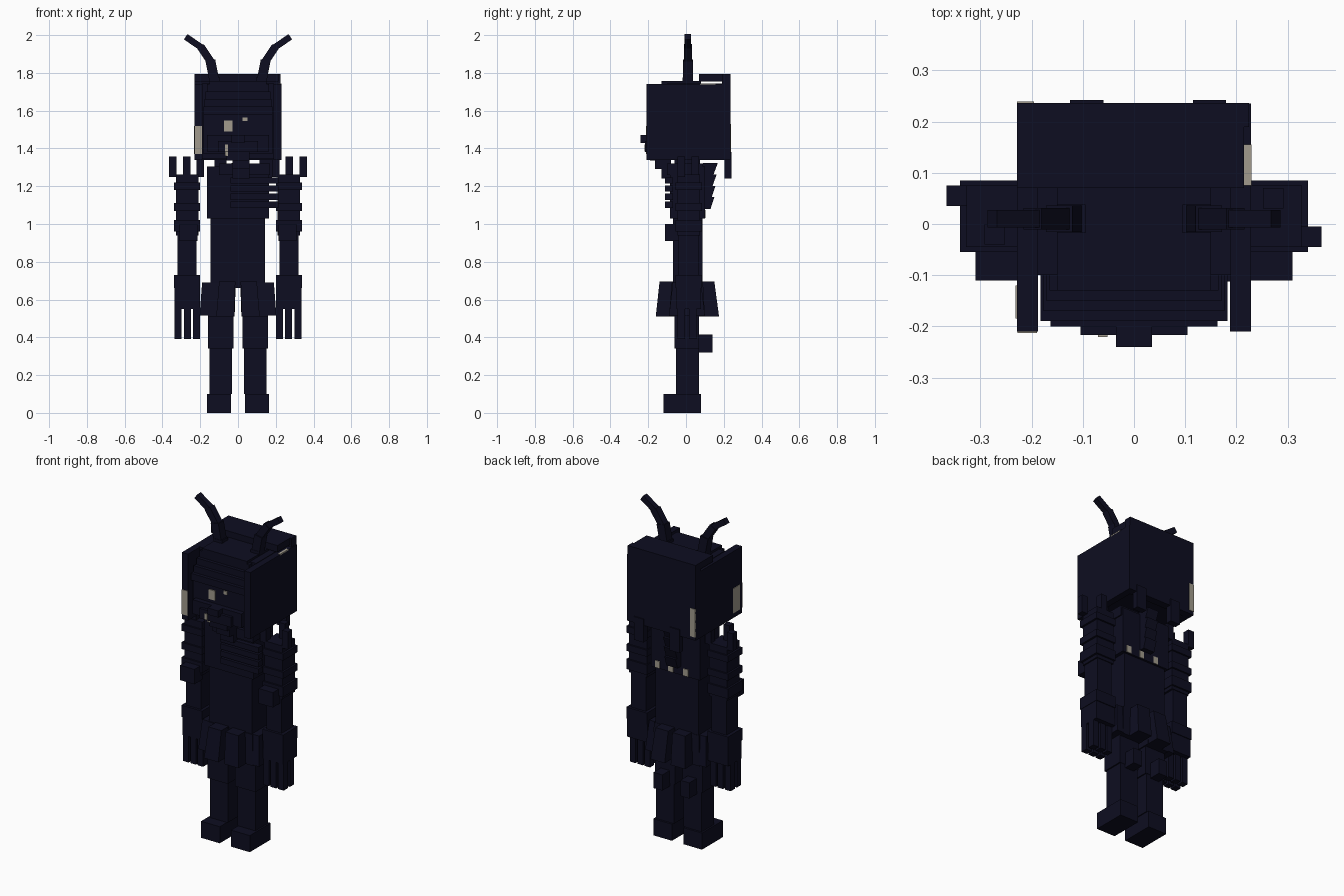
import bpy, bmesh, math
from mathutils import Vector

old = bpy.data.objects.get("Cube")
if old:
    bpy.data.objects.remove(old, do_unlink=True)


def material(name, rgb):
    m = bpy.data.materials.new(name)
    m.use_nodes = True
    c = (*rgb, 1)
    m.diffuse_color = c
    m.node_tree.nodes["Principled BSDF"].inputs["Base Color"].default_value = c
    return m


NAVY = material("midnight navy", (0.0042, 0.0042, 0.015))
BONE = material("bone grey", (0.36, 0.33, 0.27))


def box(name, x, y, z, mat=NAVY, bottom=None):
    """Box from (min, max) ranges; bottom gives other x and y ranges for the base."""
    bm = bmesh.new()
    bmesh.ops.create_cube(bm, size=1)
    for v in bm.verts:
        i, j, k = (int(c > 0) for c in v.co)
        xr, yr = bottom if bottom and not k else (x, y)
        v.co = (xr[i], yr[j], z[k])
    mesh = bpy.data.meshes.new(name)
    bm.to_mesh(mesh)
    bm.free()
    ob = bpy.data.objects.new(name, mesh)
    mesh.materials.append(mat)
    bpy.context.collection.objects.link(ob)
    return ob


def pair(name, x, y, z, mat=NAVY, bottom=None):
    """A box on the left (+x) and its mirror on the right."""
    flip = lambda r: (-r[1], -r[0])
    box("left_" + name, x, y, z, mat, bottom)
    box("right_" + name, flip(x), y, z, mat,
        (flip(bottom[0]), bottom[1]) if bottom else None)


# Legs and feet
pair("foot", (.038, .163), (-.12, .08), (0, .10))
pair("shin", (.032, .152), (-.052, .068), (.10, .34))
pair("thigh", (.025, .16), (-.062, .07), (.34, .66))
pair("calf_block", (.06, .12), (.06, .14), (.32, .415))

# Flared skirt plates
pair("skirt_core", (.012, .15), (-.075, .09), (.51, .69),
     bottom=((.018, .16), (-.09, .10)))
pair("skirt_side_plate", (.14, .19), (-.07, .08), (.515, .69),
     bottom=((.15, .203), (-.09, .10)))
for side, (t0, t1, b0, b1) in {"front": (-.14, -.05, -.16, -.07),
                               "back": (.06, .15, .08, .175)}.items():
    pair("skirt_%s_plate" % side, (.014, .10), (t0, t1), (.51, .695),
         bottom=((.02, .115), (b0, b1)))

# Torso and neck
box("waist", (-.145, .142), (-.07, .088), (.66, 1.04))
box("chest", (-.163, .163), (-.085, .10), (1.03, 1.305))
box("neck", (-.03, .03), (-.06, .06), (1.30, 1.36))
box("collar", (-.10, .17), (-.10, .09), (1.26, 1.32))
box("throat_plate", (-.03, .06), (-.165, -.08), (1.29, 1.345))
box("throat_step", (-.03, .06), (-.13, -.08), (1.24, 1.29))
for i in range(4):                         # stacked bars over one side of the chest
    z = 1.085 + i * .043
    box("chest_bar", (-.04, .215), (-.112, -.07), (z, z + .033))
for i in range(4):                         # overlapping spine plates
    z = 1.08 + i * .06
    box("spine_plate", (-.035, .04), (.09, .15 + .006 * i), (z, z + .062),
        bottom=((-.035, .04), (.09, .13 + .005 * i)))
for x in (-.07, .03, .12):                 # pale marks on the back
    box("back_mark", (x - .016, x + .016), (.085, .104), (1.032, 1.075), BONE)

# Arms, armour bands and fingers
pair("upper_arm", (.208, .328), (-.045, .075), (.94, 1.262))
pair("forearm", (.22, .32), (-.04, .07), (.64, .96))
for z0, z1 in ((1.18, 1.22), (1.07, 1.11), (.96, 1.02), (.66, .73)):
    pair("arm_band", (.202, .34), (-.055, .085), (z0, z1))
pair("elbow_block", (.215, .31), (-.11, -.03), (.91, 1.0))
pair("hand", (.202, .337), (-.05, .08), (.55, .66))
for x0, x1 in ((.202, .238), (.25, .287), (.299, .337)):
    for y in (-.03, .03):
        pair("finger", (x0, x1), (y - .015, y + .025), (.39, .56))

# Shoulder spikes, offset differently on each side
for i, x in enumerate((.20, .272, .346)):
    y = -.025 if i != 1 else .05
    box("left_shoulder_spike", (x - .02, x + .02), (y - .02, y + .02), (1.25, 1.357))
    box("right_shoulder_spike", (-x - .02, -x + .02), (.03 - y - .02, .03 - y + .02),
        (1.25, 1.357))

# Head shell: side panels, back slab, roof
pair("head_side_panel", (.188, .229), (-.21, .235), (1.34, 1.742))
box("head_core", (-.19, .19), (-.10, .235), (1.345, 1.745))
box("head_back", (-.229, .225), (.19, .236), (1.34, 1.795))
box("roof_slab", (-.229, .215), (.07, .236), (1.755, 1.795))
box("roof_pad", (-.15, .15), (-.13, .08), (1.73, 1.758))
for x0, x1 in ((-.125, -.06), (.115, .18)):
    box("hair_tab", (x0, x1), (.205, .242), (1.24, 1.38))

# Layered face
box("face", (-.183, .183), (-.17, -.09), (1.37, 1.60))
for i in range(4):                         # brow layers stepping back towards the roof
    z = 1.58 + i * .04
    box("brow_layer", (-.183 + .006 * i, .183 - .006 * i), (-.19 + .02 * i, -.08),
        (z, z + .041))
box("muzzle", (-.163, .163), (-.20, -.15), (1.385, 1.47))
box("mouth_plate", (-.105, .105), (-.217, -.18), (1.38, 1.44))
box("snout", (-.035, .035), (-.24, -.18), (1.43, 1.47))
box("chin", (-.06, .06), (-.19, -.10), (1.335, 1.39))

# Pale marks on the face and shell
box("right_eye", (-.075, -.03), (-.176, -.168), (1.49, 1.548), BONE)
box("left_eye", (.025, .05), (-.176, -.168), (1.545, 1.565), BONE)
box("cheek_mark", (-.07, -.052), (-.221, -.213), (1.385, 1.42), BONE)
box("chin_mark", (-.07, -.052), (-.194, -.186), (1.36, 1.385), BONE)
box("panel_front_mark", (-.228, -.19), (-.213, -.206), (1.37, 1.52), BONE)
box("panel_side_mark", (-.232, -.225), (-.185, -.12), (1.37, 1.52), BONE)
box("panel_back_mark", (-.229, -.195), (.232, .239), (1.36, 1.53), BONE)
box("panel_top_mark", (.215, .23), (.075, .155), (1.738, 1.745), BONE)

# Antennae: three straight segments bending outwards
path = [(.122, 1.74), (.145, 1.86), (.195, 1.935), (.272, 1.988)]
for side, s in (("left", 1), ("right", -1)):
    for i, (a, b) in enumerate(zip(path, path[1:])):
        p, q = Vector((s * a[0], .01, a[1])), Vector((s * b[0], .01, b[1]))
        w = (.026, .021, .017)[i]
        h = (q - p).length / 2 + .006
        ob = box(side + "_antenna", (-w, w), (-w, w), (-h, h))
        ob.location = (p + q) / 2
        ob.rotation_euler.y = math.atan2(q.x - p.x, q.z - p.z)
    box(side + "_antenna_base", *[(min(s * .095, s * .15), max(s * .095, s * .15)),
                                  (-.018, .038), (1.74, 1.775)])
